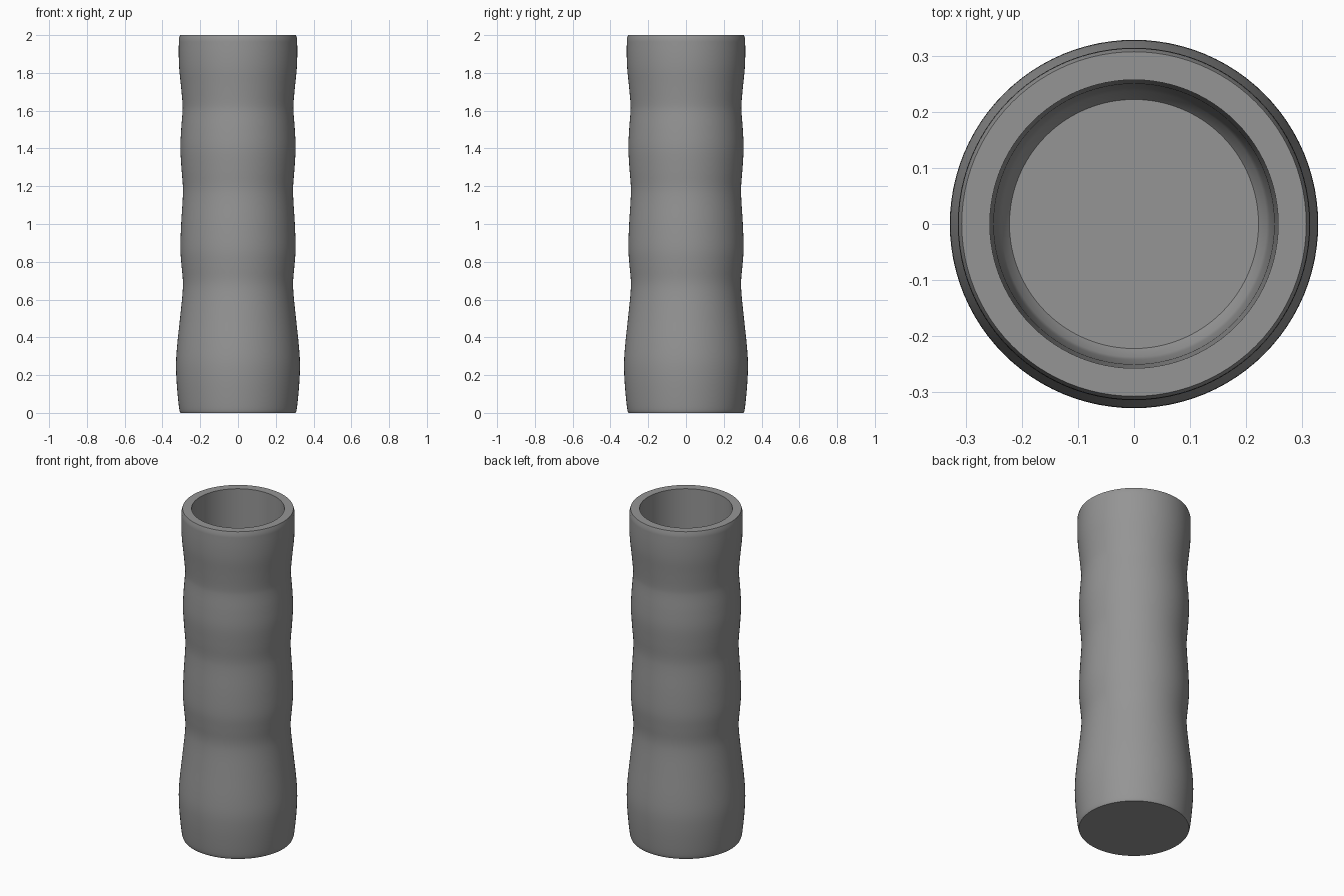
import bpy, bmesh, math

if "Cube" in bpy.data.objects:
    bpy.data.objects.remove(bpy.data.objects["Cube"])

SEGMENTS = 96

gray = bpy.data.materials.new("medium gray")
gray.diffuse_color = (0.30, 0.30, 0.30, 1)
gray.use_nodes = True
gray.node_tree.nodes["Principled BSDF"].inputs["Base Color"].default_value = gray.diffuse_color


def smooth_profile(points, steps=4):
    """Catmull-Rom curve through (radius, height) points."""
    p = [points[0]] + points + [points[-1]]
    out = []
    for i in range(1, len(p) - 2):
        for s in range(steps):
            t = s / steps
            out.append(tuple(
                0.5 * (2 * b + (c - a) * t + (2 * a - 5 * b + 4 * c - d) * t ** 2
                       + (3 * b - a - 3 * c + d) * t ** 3)
                for a, b, c, d in zip(p[i - 1], p[i], p[i + 1], p[i + 2])))
    return out + [points[-1]]


def lathe(name, profile, material):
    """Revolve a profile about z and close both ends with flat discs."""
    bm = bmesh.new()
    rings = [[bm.verts.new((r * math.cos(a), r * math.sin(a), z))
              for a in (2 * math.pi * k / SEGMENTS for k in range(SEGMENTS))]
             for r, z in profile]
    for low, high in zip(rings, rings[1:]):
        for k in range(SEGMENTS):
            n = (k + 1) % SEGMENTS
            bm.faces.new((low[k], low[n], high[n], high[k]))
    bm.faces.new(rings[0][::-1])
    bm.faces.new(rings[-1])
    mesh = bpy.data.meshes.new(name)
    bm.to_mesh(mesh)
    bm.free()
    mesh.materials.append(material)
    obj = bpy.data.objects.new(name, mesh)
    bpy.context.collection.objects.link(obj)
    bpy.context.view_layer.objects.active = obj
    obj.select_set(True)
    bpy.ops.object.shade_smooth_by_angle(angle=math.radians(35))
    return obj


# Wavy outer wall, from the base to the rim
outer = smooth_profile([
    (0.305, 0.0), (0.311, 0.02), (0.319, 0.09), (0.326, 0.18), (0.328, 0.27),
    (0.321, 0.37), (0.306, 0.51), (0.294, 0.63), (0.292, 0.70), (0.299, 0.78),
    (0.305, 0.87), (0.301, 1.00), (0.293, 1.13), (0.292, 1.20), (0.299, 1.29),
    (0.305, 1.40), (0.301, 1.50), (0.294, 1.59), (0.294, 1.64), (0.302, 1.73),
    (0.311, 1.82), (0.314, 1.90), (0.313, 1.98)])

# Flat rim, then the hollow down to a rounded floor
inner = [(0.307, 2.0), (0.257, 2.0), (0.250, 1.2), (0.242, 0.10),
         (0.237, 0.08), (0.222, 0.06)]

lathe("tumbler", outer + inner, gray)
